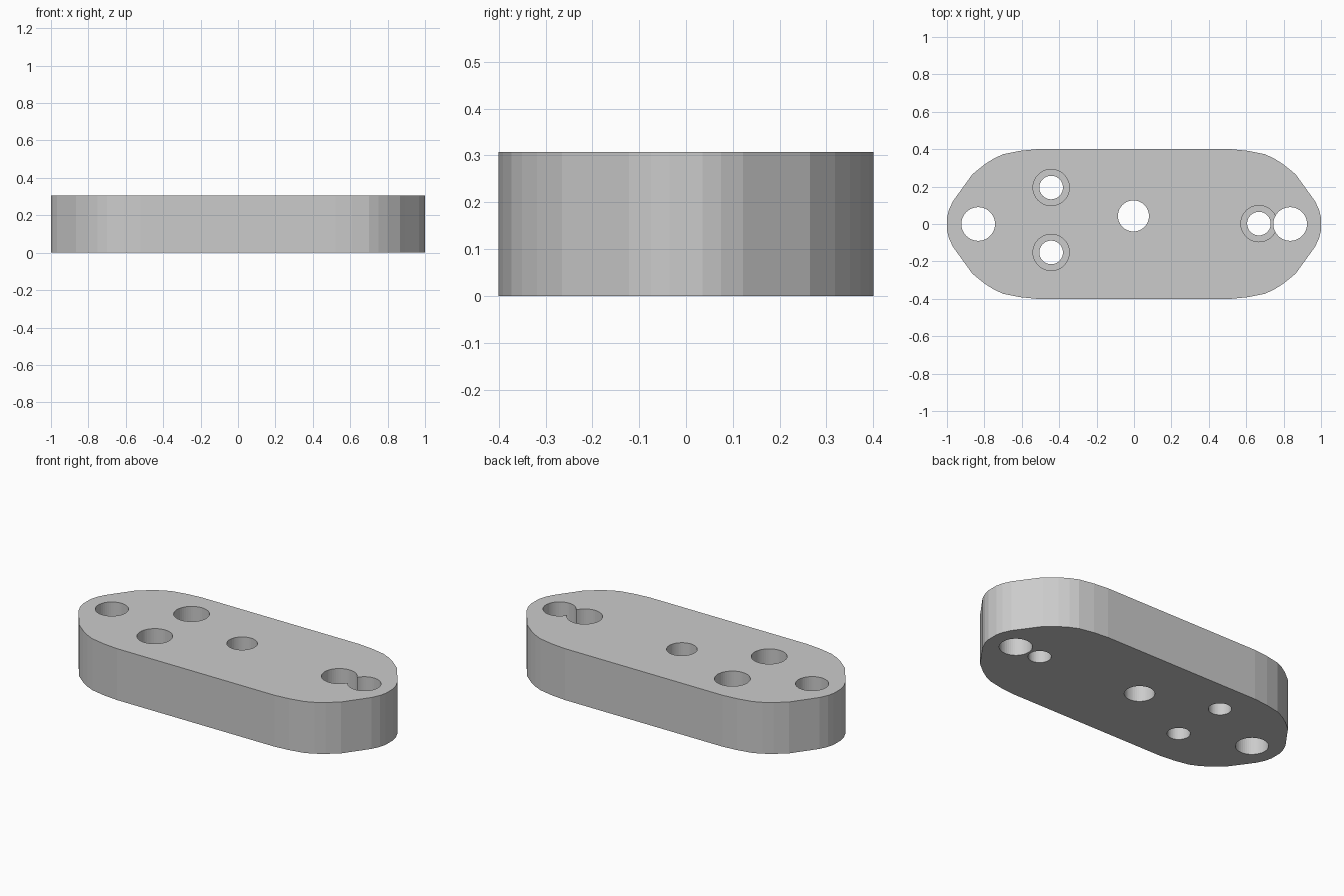
import bpy, bmesh

if "Cube" in bpy.data.objects:
    bpy.data.objects.remove(bpy.data.objects["Cube"])

HEIGHT = 0.307
SEAT = 0.15  # height of the counterbore floors

grey = bpy.data.materials.new("plain grey")
grey.diffuse_color = (0.6, 0.6, 0.6, 1)
grey.use_nodes = True
grey.node_tree.nodes["Principled BSDF"].inputs["Base Color"].default_value = grey.diffuse_color

# Plate: one quarter of the faceted outline, mirrored to the other three
quarter = [(1.0, 0.035), (0.99, 0.075), (0.968, 0.122), (0.89, 0.23), (0.865, 0.265),
           (0.80, 0.318), (0.75, 0.35), (0.70, 0.373), (0.61, 0.391), (0.52, 0.4)]
right_top = quarter
left_top = [(-x, y) for x, y in reversed(quarter)]
outline = right_top + left_top + [(-x, -y) for x, y in right_top + left_top]

bm = bmesh.new()
base = bm.faces.new([bm.verts.new((x, y, 0)) for x, y in outline])
top = bmesh.ops.extrude_face_region(bm, geom=[base])["geom"]
bmesh.ops.translate(bm, vec=(0, 0, HEIGHT),
                    verts=[v for v in top if isinstance(v, bmesh.types.BMVert)])
bmesh.ops.recalc_face_normals(bm, faces=bm.faces)
mesh = bpy.data.meshes.new("plate")
bm.to_mesh(mesh)
bm.free()
mesh.materials.append(grey)
plate = bpy.data.objects.new("plate", mesh)
bpy.context.collection.objects.link(plate)


def drill(name, x, y, radius, bottom=-0.1):
    """Cut a vertical hole from above the plate down to the given height."""
    depth = HEIGHT + 0.1 - bottom
    bpy.ops.mesh.primitive_cylinder_add(vertices=48, radius=radius, depth=depth,
                                        location=(x, y, bottom + depth / 2))
    cutter = bpy.context.object
    cutter.name = name + "_cutter"
    cutter.data.materials.append(grey)
    mod = plate.modifiers.new(name, 'BOOLEAN')
    mod.operation = 'DIFFERENCE'
    mod.solver = 'EXACT'
    mod.object = cutter
    bpy.context.view_layer.objects.active = plate
    bpy.ops.object.modifier_apply(modifier=mod.name)
    bpy.data.objects.remove(cutter, do_unlink=True)


# Plain through holes
for x, y, r in [(-0.833, 0, 0.09), (0.835, 0, 0.09), (-0.003, 0.043, 0.083)]:
    drill("through_hole", x, y, r)

# Counterbored screw holes
for x, y in [(-0.443, 0.195), (-0.443, -0.152), (0.668, 0.002)]:
    drill("counterbore", x, y, 0.097, SEAT)
    drill("screw_hole", x, y, 0.063)
